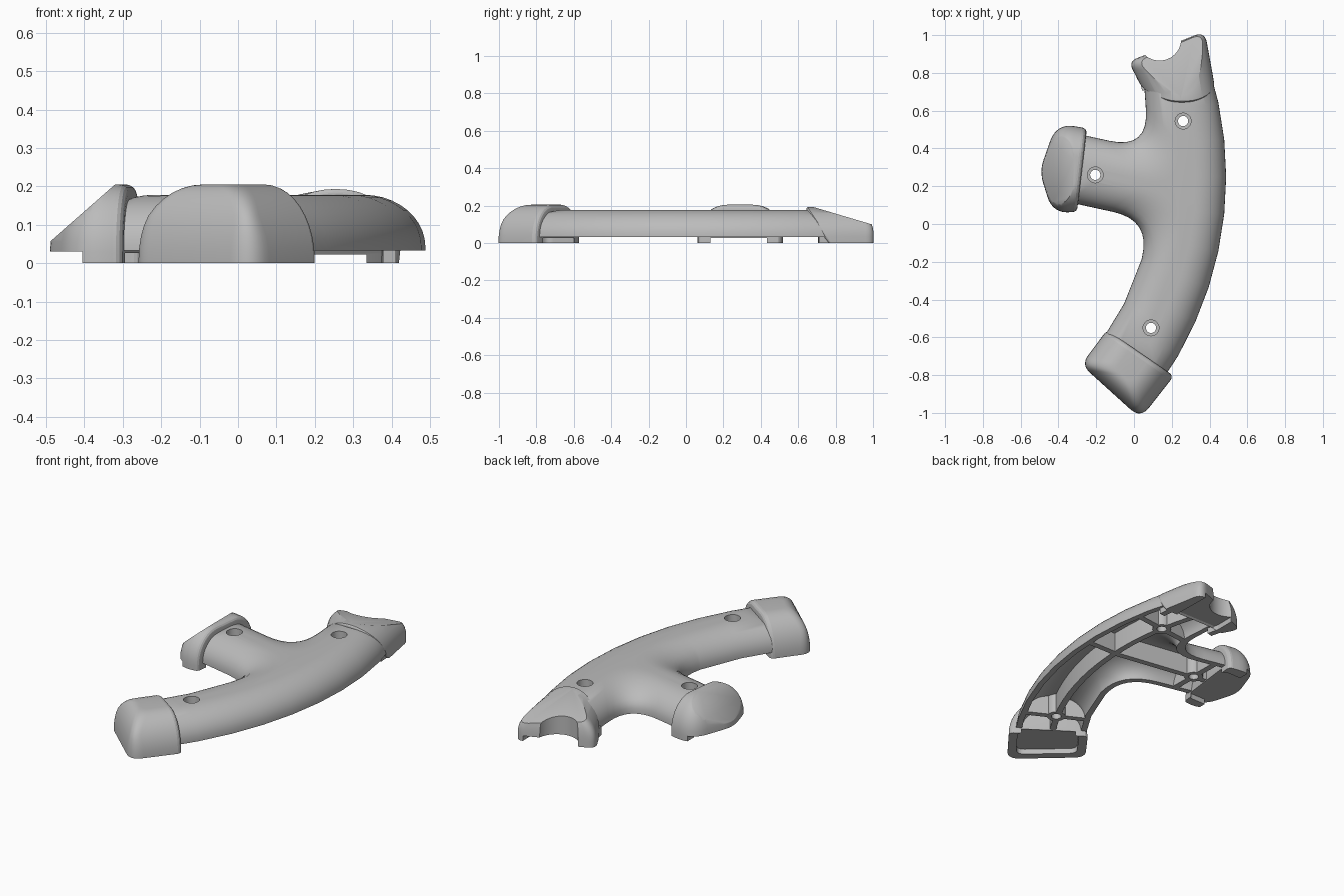
import bpy, bmesh, math
from mathutils import Vector

if "Cube" in bpy.data.objects:
    bpy.data.objects.remove(bpy.data.objects["Cube"], do_unlink=True)

grey = bpy.data.materials.new("plain grey")
grey.use_nodes = True
grey.diffuse_color = (0.5, 0.5, 0.5, 1)
grey.node_tree.nodes["Principled BSDF"].inputs["Base Color"].default_value = (0.5, 0.5, 0.5, 1)


def ring(corners, inset=0.0, steps=8):
    """Inset a counter-clockwise outline of (x, y, corner radius, inset share of next edge)."""
    count = len(corners)
    base = [Vector(c[:2]) for c in corners]
    radii = [c[2] if len(c) > 2 else 0 for c in corners]
    share = [c[3] if len(c) > 3 else 1 for c in corners]
    moved, dirs = [], []
    for i in range(count):
        e1 = (base[i] - base[i - 1]).normalized()
        e2 = (base[(i + 1) % count] - base[i]).normalized()
        n1, n2 = Vector((-e1.y, e1.x)), Vector((-e2.y, e2.x))
        w1, w2 = share[i - 1], share[i]
        if w1 == w2:
            move = (n1 + n2) / (1 + n1.dot(n2)) * w1
        else:
            move = Vector((w1 * n2.y - w2 * n1.y, w2 * n1.x - w1 * n2.x)) / n1.cross(n2)
        moved.append(base[i] + move * inset)
        dirs.append((e1, e2))
    points = []
    for i in range(count):
        p, (e1, e2) = moved[i], dirs[i]
        if not radii[i]:
            points.append(p)
            continue
        sign = 1 if e1.cross(e2) > 0 else -1
        reach = max(radii[i] - sign * inset, 0.045) * math.tan(e1.angle(e2) / 2)
        for j in (i - 1, (i + 1) % count):
            reach = min(reach, (moved[j] - p).length * (0.48 if radii[j] else 0.95))
        a, b = p - e1 * reach, p + e2 * reach
        for k in range(steps + 1):
            t = k / steps
            points.append(a * (1 - t) ** 2 + p * 2 * t * (1 - t) + b * t * t)
    return points


def circle(x, y, r, sides=32):
    turn = math.tau / sides
    return [(x + r * math.cos(k * turn), y + r * math.sin(k * turn)) for k in range(sides)]


def stack(name, layers):
    """Closed solid through equal-length rings, each given with its height."""
    bm = bmesh.new()
    rows = [[bm.verts.new((p[0], p[1], z)) for p in pts] for pts, z in layers]
    for low, high in zip(rows, rows[1:]):
        for i in range(len(low)):
            bm.faces.new((low[i - 1], low[i], high[i], high[i - 1]))
    bm.faces.new(rows[0][::-1])
    bm.faces.new(rows[-1])
    mesh = bpy.data.meshes.new(name)
    bm.to_mesh(mesh)
    bm.free()
    mesh.materials.append(grey)
    obj = bpy.data.objects.new(name, mesh)
    bpy.context.collection.objects.link(obj)
    return obj


def prism(name, pts, low, high):
    return stack(name, [(pts, low), (pts, high)])


def dome(name, corners, floor, spring, top, width, inset=0.0, steps=10):
    """Outline with a vertical foot and an elliptical shoulder up to a flat top."""
    layers = [(ring(corners, inset), floor)]
    for k in range(steps + 1):
        a = math.pi / 2 * k / steps
        layers.append((ring(corners, inset + width * (1 - math.cos(a))),
                       spring + (top - spring) * math.sin(a)))
    return stack(name, layers)


def cut(target, tool):
    mod = target.modifiers.new("cut", 'BOOLEAN')
    mod.operation, mod.solver, mod.object = 'DIFFERENCE', 'EXACT', tool
    bpy.context.view_layer.objects.active = target
    bpy.ops.object.modifier_apply(modifier=mod.name)
    bpy.data.objects.remove(tool, do_unlink=True)


def trim(obj, point, normal, soften=0.0, steps=4):
    """Slice away the side the normal points to, and close it with a rounded rim."""
    n = Vector(normal).normalized()
    bm = bmesh.new()
    bm.from_mesh(obj.data)
    geom = bm.verts[:] + bm.edges[:] + bm.faces[:]
    res = bmesh.ops.bisect_plane(bm, geom=geom, dist=1e-5, plane_co=Vector(point) - n * soften,
                                 plane_no=n, clear_outer=True)
    edges = [e for e in res["geom_cut"] if isinstance(e, bmesh.types.BMEdge) and e.is_boundary]
    faces = bmesh.ops.holes_fill(bm, edges=edges, sides=0)["faces"]
    if soften:
        rim = list({v for f in faces for v in f.verts})
        centre = sum((v.co for v in rim), Vector()) / len(rim)
        centre.z = 0
        size = sum((v.co - centre).length for v in rim) / len(rim)
        last = 0
        for k in range(1, steps + 1):
            a = math.pi / 2 * k / steps
            new = bmesh.ops.extrude_face_region(bm, geom=faces)["geom"]
            faces = [g for g in new if isinstance(g, bmesh.types.BMFace)]
            shrink = (size - soften * (1 - math.cos(a))) / (size - soften * (1 - math.cos(last)))
            lift = n * soften * (math.sin(a) - math.sin(last))
            for v in {v for f in faces for v in f.verts}:
                v.co = centre + (v.co - centre) * shrink + lift
                v.co.z = max(v.co.z, 0)
            centre += lift
            last = a
    bmesh.ops.recalc_face_normals(bm, faces=bm.faces)
    if bm.calc_volume(signed=True) < 0:
        bmesh.ops.reverse_faces(bm, faces=bm.faces)
    bm.to_mesh(obj.data)
    bm.free()


def arc(radius, start, end, step):
    count = max(1, round(abs(end - start) / step))
    angles = [math.radians(start + (end - start) * k / count) for k in range(count + 1)]
    return [(radius * math.cos(a) - 1.405, radius * math.sin(a) + 0.25) for a in angles]


def bar(a, b, half=0.017):
    a, b = Vector(a), Vector(b)
    d = (b - a).normalized() * half
    n = Vector((-d.y, d.x))
    return [a - n, b - n, b + n, a + n]


# Curved body with a side branch
outline = arc(1.893, -36, 18, 6) + [(0.05, 0.79), (0.078, 0.395, 0.16),
                                    (-0.38, 0.495, 0.04), (-0.38, 0.123, 0.04),
                                    (0.09, 0.02, 0.2)] + arc(1.51, -17, -36, 9)
body = dome("handle_body", outline, 0.033, 0.042, 0.178, 0.16)

# Hollow underside, keeping ribs and screw bosses
cavity = dome("cavity", outline, -0.05, 0.033, 0.145, 0.125, inset=0.032)
screws = [(0.26, 0.545), (-0.205, 0.26), (0.09, -0.55)]
ribs = [arc(1.707, -40, 20, 3) + arc(1.673, 20, -40, 3),
        bar((0.6, 0.18), (0.28, 0.18)),
        bar((0.29, 0.175), (-0.5, 0.3)),
        bar((-0.2, 0), (-0.21, 0.6)),
        bar((-0.1, 0.5), (0.6, 0.59)),
        bar((-0.2, -0.4), (0.38, -0.7))]
for rib in ribs:
    cut(cavity, prism("rib", rib, -0.2, 0.3))
for x, y in screws:
    cut(cavity, prism("boss", circle(x, y, 0.05), -0.2, 0.3))
cut(body, cavity)

# Countersunk screw holes
for x, y in screws:
    narrow, wide = circle(x, y, 0.027), circle(x, y, 0.042)
    cut(body, stack("hole", [(narrow, -0.2), (narrow, 0.12), (wide, 0.121), (wide, 0.4)]))

# Lower end cap with a recessed underside
lower = [(-0.03, -0.41), (-0.28, -0.745, 0.07, 0.65), (0.035, -1.03, 0.07), (0.332, -0.65)]
lower_cap = dome("lower_cap", lower, 0, 0.01, 0.205, 0.155)
recess = [(0.07, -0.35), (-0.215, -0.74, 0.03), (0.03, -0.96, 0.03), (0.35, -0.55)]
cut(lower_cap, prism("recess", ring(recess), -0.2, 0.03))
trim(lower_cap, (0.03, -0.68, 0), (0.22, 0.32, 0), 0.025)

# Side cap with a sloping outer face and two feet
side = [(-0.05, 0.47), (-0.41, 0.535, 0.12), (-0.5, 0.28, 0.2), (-0.43, 0.05, 0.12), (-0.05, 0.1)]
side_cap = dome("side_cap", side, 0, 0.03, 0.205, 0.15)
between = [(-0.6, -0.1), (-0.405, -0.1), (-0.405, 0.115), (-0.1, 0.115),
           (-0.1, 0.455), (-0.37, 0.455), (-0.37, 0.6), (-0.6, 0.6)]
cut(side_cap, prism("gap", between, -0.2, 0.03))
trim(side_cap, (-0.275, 0.29, 0), (1, -0.12, 0), 0.025)
trim(side_cap, (-0.32, 0.27, 0.205), (-0.145, 0, 0.165))

# Upper cap, sloping down to a scooped end with feet on both sides
upper = [(0.483, 0.4), (0.415, 0.8), (0.375, 1.02, 0.05, 0.4), (-0.03, 0.86, 0.04),
         (0.07, 0.67), (0.075, 0.4)]
upper_cap = dome("upper_cap", upper, 0, 0.035, 0.193, 0.18)
cut(upper_cap, prism("gap", [(0.06, 0.3), (0.35, 0.3), (0.33, 1.2), (0.06, 1.2)], -0.2, 0.03))
cut(upper_cap, prism("scoop", circle(0.135, 0.98, 0.115, 48), -0.3, 0.5))
trim(upper_cap, (0.2, 0.68, 0.193), (0, 0.095, 0.32))
trim(upper_cap, (0.2, 0.64, 0.19), (0, -0.16, -0.105), 0.01)
for name, a, b in (("right_foot", (0.06, 0.71), (0.04, 0.79)), ("left_foot", (0.395, 0.71), (0.385, 0.82))):
    prism(name, bar(a, b), 0, 0.05)

# Smooth shading with crisp rims
for obj, limit in ((body, 35), (lower_cap, 35), (side_cap, 48), (upper_cap, 35)):
    bpy.ops.object.select_all(action='DESELECT')
    obj.select_set(True)
    bpy.context.view_layer.objects.active = obj
    bpy.ops.object.shade_smooth_by_angle(angle=math.radians(limit))
